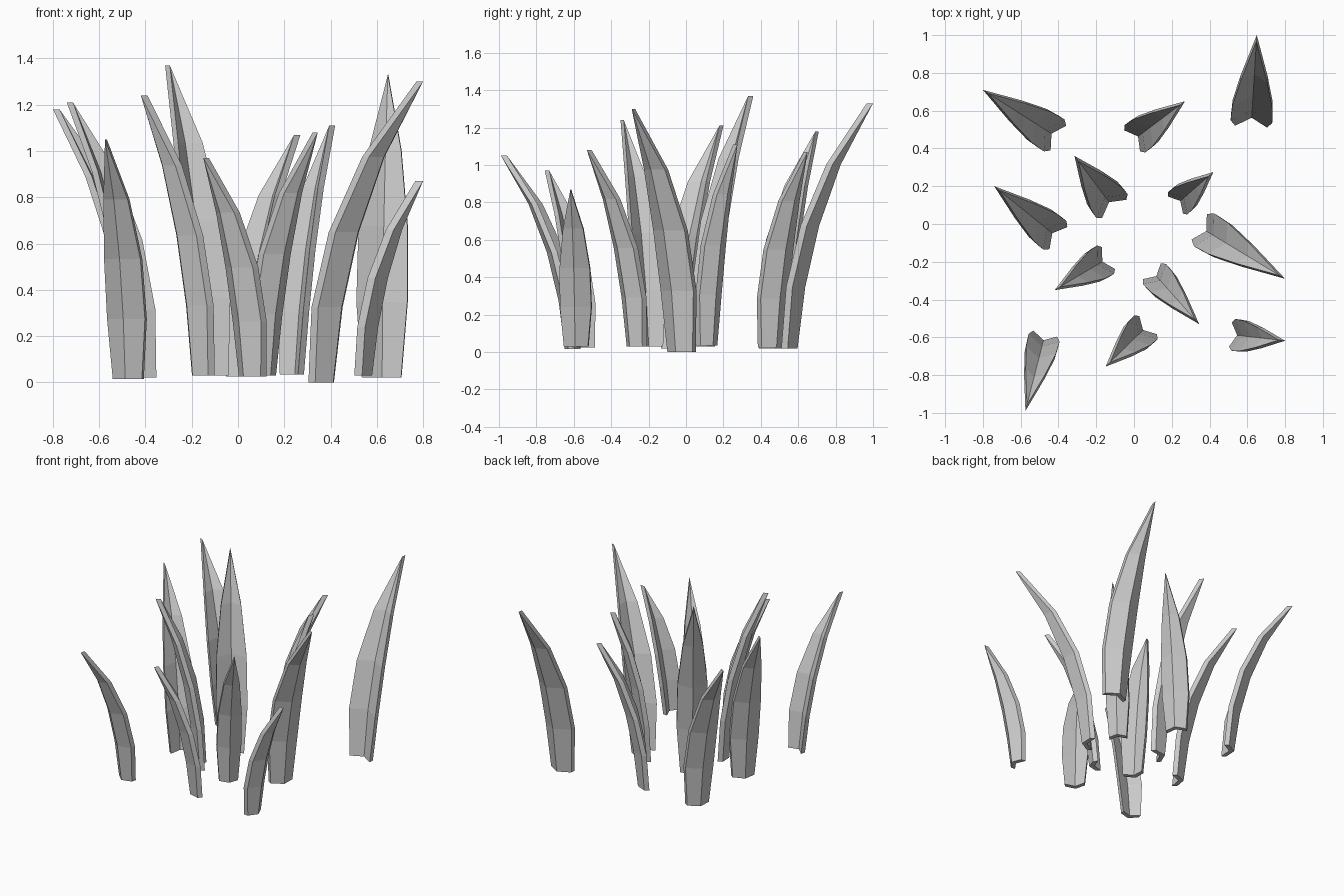
import bpy, bmesh
from mathutils import Vector

if "Cube" in bpy.data.objects:
    bpy.data.objects.remove(bpy.data.objects["Cube"])

THICK = 0.034
# shared blade shape per level: height, forward bend, width factor
LEVELS = [(0, 0, 0.77), (0.25, 0.06, 1.0), (0.5, 0.23, 0.96), (0.75, 0.53, 0.64), (1, 1, 0)]

# base x, base y, base z, base width, tip x, tip y, tip z
BLADES = [
    (-0.40, 0.455, 0.02, 0.155, -0.80, 0.71, 1.18),
    (-0.40, -0.075, 0.02, 0.15, -0.74, 0.20, 1.21),
    (-0.47, -0.58, 0.015, 0.13, -0.575, -0.99, 1.05),
    (-0.135, -0.18, 0.03, 0.135, -0.42, -0.35, 1.24),
    (-0.105, 0.08, 0.03, 0.16, -0.315, 0.36, 1.37),
    (0.075, -0.535, 0.025, 0.135, -0.15, -0.755, 0.97),
    (-0.01, 0.44, 0.025, 0.14, 0.27, 0.65, 1.07),
    (0.095, -0.25, 0.03, 0.125, 0.345, -0.53, 1.08),
    (0.22, 0.10, 0.035, 0.12, 0.42, 0.275, 1.11),
    (0.62, 0.515, 0.02, 0.17, 0.65, 1.00, 1.33),
    (0.345, -0.015, 0.0, 0.157, 0.80, -0.29, 1.30),
    (0.51, -0.585, 0.03, 0.13, 0.80, -0.618, 0.87),
]


def make_blade(name, bx, by, bz, width, tx, ty, tz):
    """Folded leaf: V section with thickness, bending outward to a point."""
    lean = Vector((tx - bx, ty - by, 0))
    out = lean.normalized()
    side = Vector((-out.y, out.x, 0))
    reach = lean.length - THICK
    bm = bmesh.new()
    rings = []
    for h, bend, f in LEVELS:
        w = width / LEVELS[0][2] * f
        c = Vector((bx, by, bz + (tz - bz) * h)) + out * reach * bend
        inner = [c + side * w / 2, c + out * w * 0.28, c - side * w / 2]
        outer = [p + out * THICK for p in reversed(inner)]
        rings.append([bm.verts.new(p) for p in inner + outer])
    for a, b in zip(rings, rings[1:]):
        for i in range(6):
            j = (i + 1) % 6
            bm.faces.new((a[i], a[j], b[j], b[i]))
    # underside cap, one quad per half of the fold
    r = rings[0]
    bm.faces.new((r[0], r[5], r[4], r[1]))
    bm.faces.new((r[1], r[4], r[3], r[2]))
    # close the tip
    bmesh.ops.remove_doubles(bm, verts=bm.verts, dist=1e-4)
    bmesh.ops.recalc_face_normals(bm, faces=bm.faces)
    mesh = bpy.data.meshes.new(name)
    bm.to_mesh(mesh)
    bm.free()
    bpy.context.collection.objects.link(bpy.data.objects.new(name, mesh))


for n, blade in enumerate(BLADES, 1):
    make_blade(f"grass_blade_{n}", *blade)
